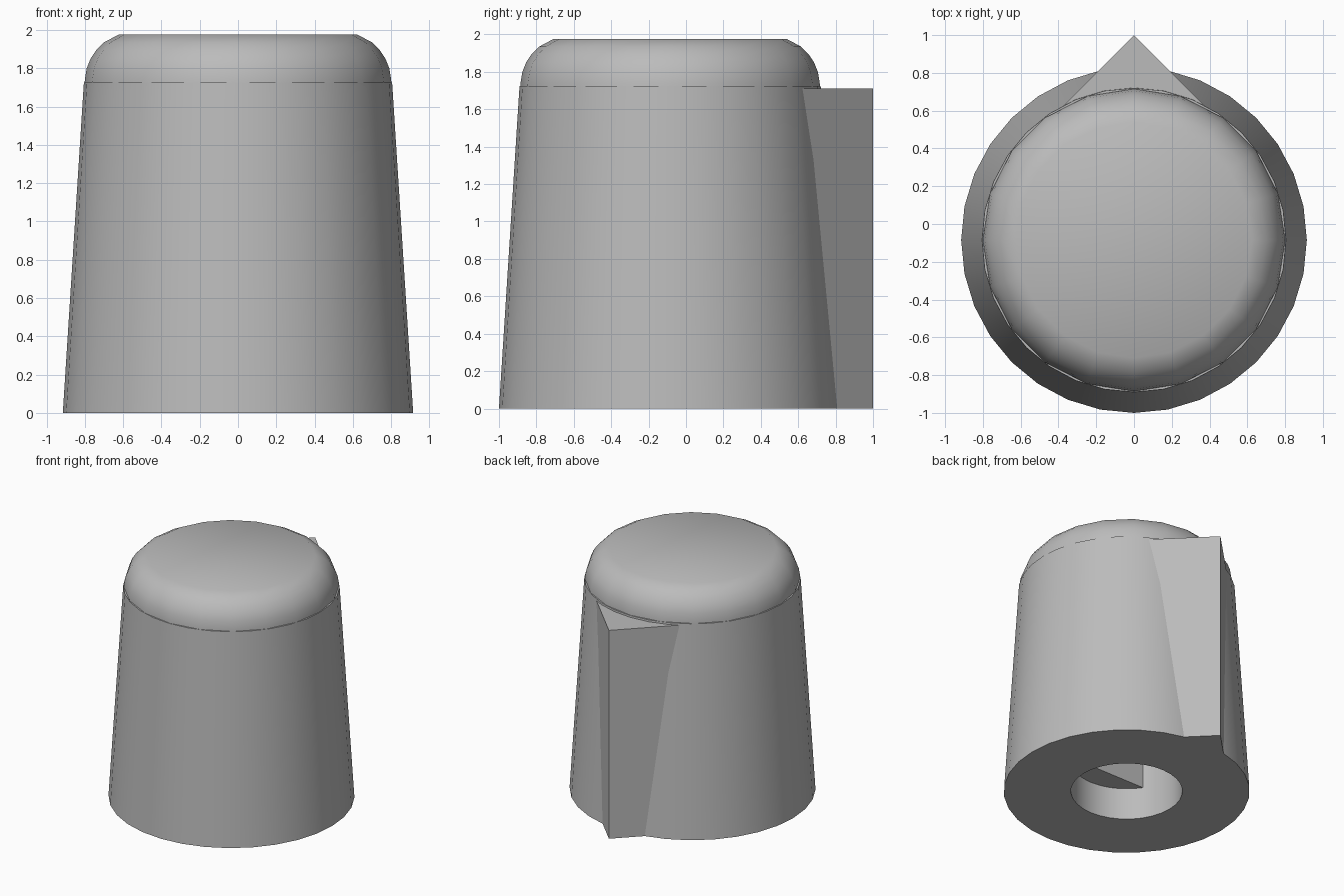
import bpy, bmesh, math
from mathutils import Vector

cube = bpy.data.objects.get("Cube")
if cube:
    bpy.data.objects.remove(cube, do_unlink=True)

AXIS_Y = -0.085      # knob axis, set forward to balance the pointer
BORE_R = 0.415
BORE_TOP = 1.4

grey = bpy.data.materials.new("mid grey")
grey.use_nodes = True
colour = (0.5, 0.5, 0.5, 1)
grey.diffuse_color = colour
grey.node_tree.nodes["Principled BSDF"].inputs["Base Color"].default_value = colour


def finish(name, bm, y=0.0, smooth=True):
    bmesh.ops.recalc_face_normals(bm, faces=bm.faces)
    mesh = bpy.data.meshes.new(name)
    bm.to_mesh(mesh)
    bm.free()
    mesh.materials.append(grey)
    obj = bpy.data.objects.new(name, mesh)
    obj.location.y = y
    bpy.context.collection.objects.link(obj)
    if smooth:
        bpy.ops.object.select_all(action="DESELECT")
        obj.select_set(True)
        bpy.context.view_layer.objects.active = obj
        bpy.ops.object.shade_smooth_by_angle(angle=math.radians(35))
    return obj


def lathe(name, profile, sides):
    """Turn (radius, height) points about the knob axis and cap both ends."""
    bm = bmesh.new()
    angles = [2 * math.pi * i / sides for i in range(sides)]
    rings = [[bm.verts.new((r * math.cos(a), r * math.sin(a), z)) for a in angles]
             for r, z in profile]
    for low, high in zip(rings, rings[1:]):
        for i in range(sides):
            j = (i + 1) % sides
            bm.faces.new((low[i], low[j], high[j], high[i]))
    bm.faces.new(rings[0])
    bm.faces.new(rings[-1])
    return finish(name, bm, AXIS_Y)


def prism(name, outline, z0, z1, y=0.0):
    bm = bmesh.new()
    base = bm.faces.new([bm.verts.new((px, py, z0)) for px, py in outline])
    top = bmesh.ops.extrude_face_region(bm, geom=[base], use_keep_orig=True)
    moved = [v for v in top["geom"] if isinstance(v, bmesh.types.BMVert)]
    bmesh.ops.translate(bm, verts=moved, vec=Vector((0, 0, z1 - z0)))
    return finish(name, bm, y, smooth=False)


# Tapered skirt with a blind shaft bore underneath
lathe("knob_body", [(BORE_R, BORE_TOP), (BORE_R, 0), (0.915, 0), (0.805, 1.725)], 32)

# Rounded cap with a flat top
lathe("knob_cap", [(0.802, 1.70), (0.80, 1.74), (0.79, 1.80), (0.77, 1.85),
                   (0.74, 1.895), (0.70, 1.935), (0.625, 1.975)], 20)

# Wedge-shaped pointer at the back
prism("pointer", [(0, 1), (-0.4, 0.6), (0.4, 0.6)], 0, 1.71)

# Flat inside the bore that keys a D-shaped shaft
flat = -0.226
start = math.asin(flat / BORE_R)
sweep = math.pi + 2 * start
arc = [start - sweep * i / 12 for i in range(13)]
prism("shaft_flat", [(BORE_R * math.cos(a), BORE_R * math.sin(a)) for a in arc],
      0.26, BORE_TOP, AXIS_Y)
